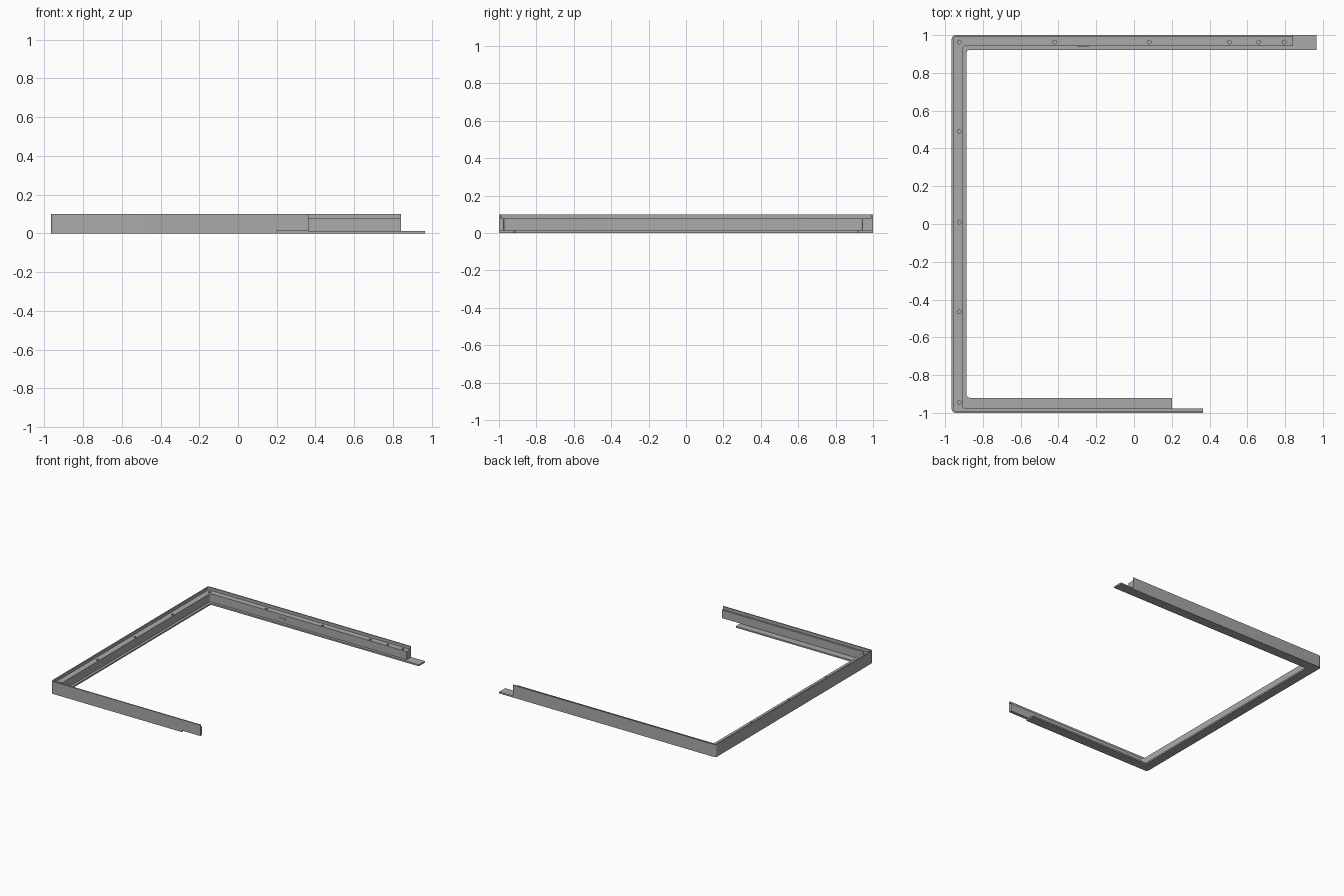
import bpy
import bmesh
from mathutils import Vector

default = bpy.data.objects.get("Cube")
if default:
    bpy.data.objects.remove(default, do_unlink=True)

LEFT, FRONT, BACK = -0.965, -1.0, 1.0
PLATE_TOP, SHELF, TOP = 0.012, 0.077, 0.1

metal = bpy.data.materials.new("grey metal")
metal.use_nodes = True
grey = (0.4, 0.4, 0.4, 1)
metal.diffuse_color = grey
metal.node_tree.nodes["Principled BSDF"].inputs["Base Color"].default_value = grey


def finish(name, bm):
    bmesh.ops.recalc_face_normals(bm, faces=bm.faces)
    mesh = bpy.data.meshes.new(name)
    bm.to_mesh(mesh)
    bm.free()
    mesh.materials.append(metal)
    obj = bpy.data.objects.new(name, mesh)
    bpy.context.collection.objects.link(obj)
    return obj


def smooth(obj):
    bpy.ops.object.select_all(action="DESELECT")
    obj.select_set(True)
    bpy.context.view_layer.objects.active = obj
    bpy.ops.object.shade_smooth_by_angle()


def rounded(corners, steps=6):
    """Round each (x, y, radius) right-angled corner of an outline."""
    points = []
    for i, (x, y, r) in enumerate(corners):
        p = Vector((x, y))
        if r == 0:
            points.append(p)
            continue
        before = Vector(corners[i - 1][:2])
        after = Vector(corners[(i + 1) % len(corners)][:2])
        a = (before - p).normalized() * r
        b = (after - p).normalized() * r
        centre = p + a + b
        for s in range(steps + 1):
            t = s / steps
            ray = -b * (1 - t) - a * t
            points.append(centre + ray.normalized() * r)
    return points


def u_frame(name, low, high, side, back, front, back_end, front_end, r_out, r_in):
    """Upright U-shaped band with its own width on each of the three arms."""
    outline = rounded([
        (back_end, BACK, 0), (LEFT, BACK, r_out),
        (LEFT, FRONT, r_out), (front_end, FRONT, 0),
        (front_end, FRONT + front, 0), (LEFT + side, FRONT + front, r_in),
        (LEFT + side, BACK - back, r_in), (back_end, BACK - back, 0)])
    bm = bmesh.new()
    face = bm.faces.new([bm.verts.new((p.x, p.y, low)) for p in outline])
    lifted = bmesh.ops.extrude_face_region(bm, geom=[face], use_keep_orig=True)
    verts = [v for v in lifted["geom"] if isinstance(v, bmesh.types.BMVert)]
    bmesh.ops.translate(bm, verts=verts, vec=(0, 0, high - low))
    return finish(name, bm)


# Wide flat flange, stepped rail and thin outer lip
flange = u_frame("base_flange", 0, PLATE_TOP, 0.077, 0.078, 0.08,
                 0.965, 0.2, 0.02, 0.02)
rail = u_frame("rail_body", PLATE_TOP, SHELF, 0.057, 0.057, 0.024,
               0.842, 0.365, 0.02, 0.015)
lip = u_frame("outer_lip", SHELF, TOP, 0.01, 0.01, 0.01,
              0.842, 0.365, 0.02, 0.01)

# Screw holes along the shelf
holes = [(x, 0.963) for x in (-0.925, -0.42, 0.08, 0.505, 0.66, 0.795)]
holes += [(-0.925, y) for y in (0.49, 0.01, -0.465, -0.945)]
bm = bmesh.new()
for x, y in holes:
    made = bmesh.ops.create_cone(bm, cap_ends=True, segments=16,
                                 radius1=0.01, radius2=0.01, depth=0.04)
    bmesh.ops.translate(bm, verts=made["verts"], vec=(x, y, SHELF))
cutter = finish("screw_hole_cutter", bm)
cutter.hide_render = True
cutter.hide_viewport = True
cut = rail.modifiers.new("screw holes", "BOOLEAN")
cut.operation = "DIFFERENCE"
cut.solver = "EXACT"
cut.object = cutter

# Small blank raised plate on the inside of the back arm
bm = bmesh.new()
bmesh.ops.create_cube(bm, size=1)
bmesh.ops.scale(bm, verts=bm.verts, vec=(0.065, 0.004, 0.012))
bmesh.ops.translate(bm, verts=bm.verts, vec=(-0.27, 0.942, 0.045))
finish("inner_plate", bm)

for part in (flange, rail, lip):
    smooth(part)
